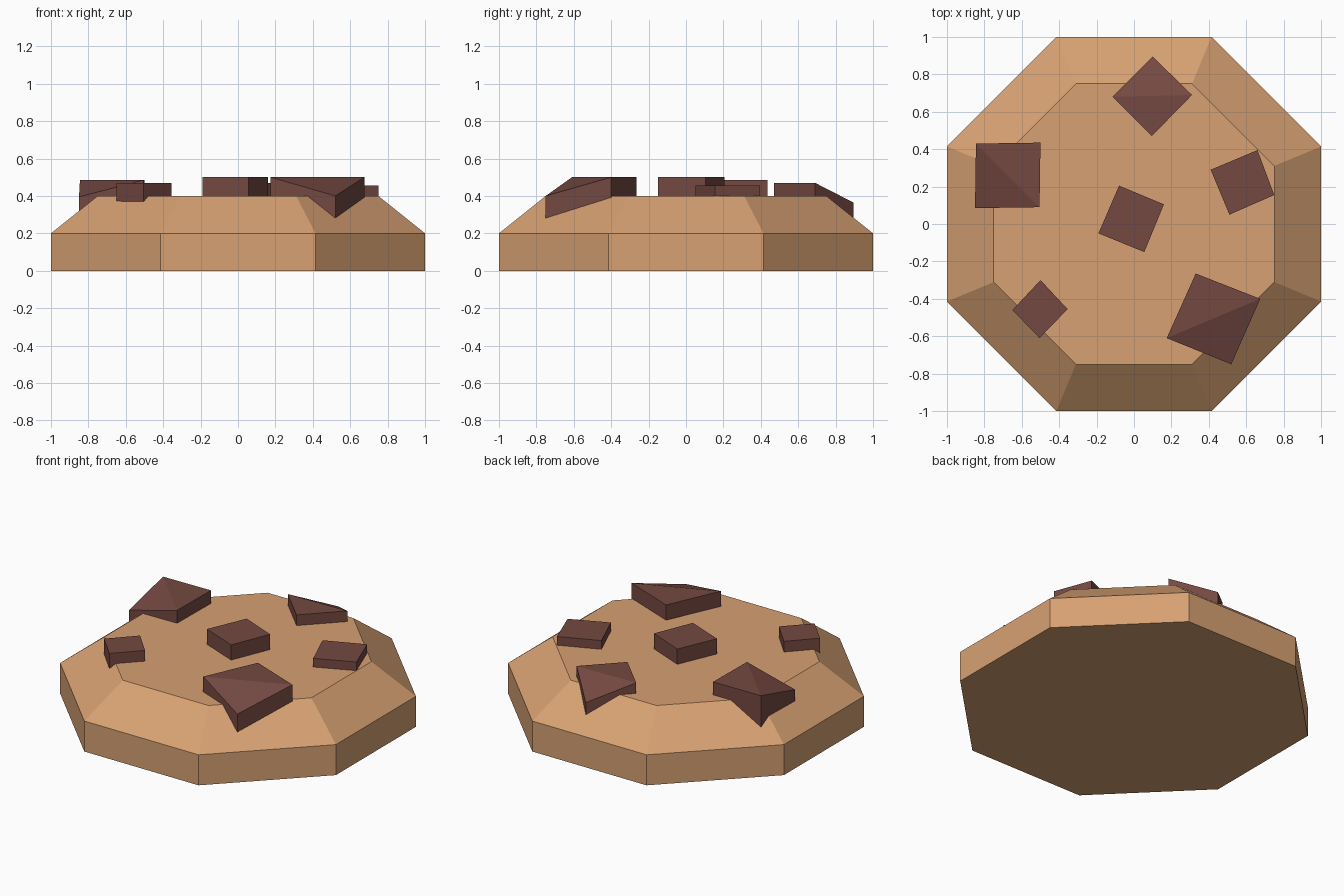
import bpy, bmesh, math

if "Cube" in bpy.data.objects:
    bpy.data.objects.remove(bpy.data.objects["Cube"])


def material(name, rgb):
    m = bpy.data.materials.new(name)
    m.diffuse_color = (*rgb, 1)
    m.use_nodes = True
    m.node_tree.nodes["Principled BSDF"].inputs["Base Color"].default_value = m.diffuse_color
    return m


dough = material("tan dough", (0.68, 0.355, 0.17))
chocolate = material("dark chocolate", (0.178, 0.066, 0.054))


def finish(bm, name, mat):
    bmesh.ops.recalc_face_normals(bm, faces=bm.faces)
    me = bpy.data.meshes.new(name)
    bm.to_mesh(me)
    bm.free()
    me.materials.append(mat)
    ob = bpy.data.objects.new(name, me)
    bpy.context.collection.objects.link(ob)


# Biscuit: octagonal rings (half-width, height) with a bevelled top
bm = bmesh.new()
rings = []
for half, z in ((1, 0), (1, 0.2), (0.75, 0.4)):
    r = half / math.cos(math.pi / 8)
    angles = [math.pi / 8 + i * math.pi / 4 for i in range(8)]
    rings.append([bm.verts.new((r * math.cos(a), r * math.sin(a), z)) for a in angles])
for lo, hi in zip(rings, rings[1:]):
    for i in range(8):
        j = (i + 1) % 8
        bm.faces.new((lo[i], lo[j], hi[j], hi[i]))
bm.faces.new(rings[0])
bm.faces.new(rings[-1])
finish(bm, "biscuit", dough)


def rim_height(x, y):
    """Height of the biscuit surface at a point."""
    d = max(abs(x), abs(y), (abs(x) + abs(y)) / math.sqrt(2))
    return 0.4 - 0.8 * max(0, d - 0.75)


def chip(name, corners, top, drooped=None):
    """Square chip resting on the biscuit; the first corner may droop over the rim."""
    bm = bmesh.new()
    lo = [bm.verts.new((x, y, rim_height(x, y))) for x, y in corners]
    hi = [bm.verts.new((x, y, top)) for x, y in corners]
    if drooped is None:
        bm.faces.new(hi)
    else:
        hi[0].co.z = drooped
        bm.faces.new((hi[0], hi[1], hi[3]))
        bm.faces.new((hi[1], hi[2], hi[3]))
    bm.faces.new(lo)
    for i in range(4):
        j = (i + 1) % 4
        bm.faces.new((lo[i], lo[j], hi[j], hi[i]))
    finish(bm, name, chocolate)


# Chocolate chips
chip("centre_chip", [(-0.08, 0.205), (0.16, 0.105), (0.055, -0.15), (-0.19, -0.05)], 0.5)
chip("front_right_chip", [(0.52, -0.75), (0.675, -0.4), (0.33, -0.265), (0.175, -0.61)], 0.5, 0.4)
chip("left_chip", [(-0.85, 0.085), (-0.505, 0.09), (-0.5, 0.435), (-0.845, 0.43)], 0.485, 0.395)
chip("back_chip", [(0.10, 0.895), (0.31, 0.69), (0.095, 0.47), (-0.115, 0.68)], 0.47, 0.365)
chip("right_chip", [(0.66, 0.395), (0.75, 0.155), (0.51, 0.05), (0.41, 0.29)], 0.457)
chip("front_left_chip", [(-0.5, -0.3), (-0.355, -0.455), (-0.505, -0.61), (-0.65, -0.46)], 0.47)
